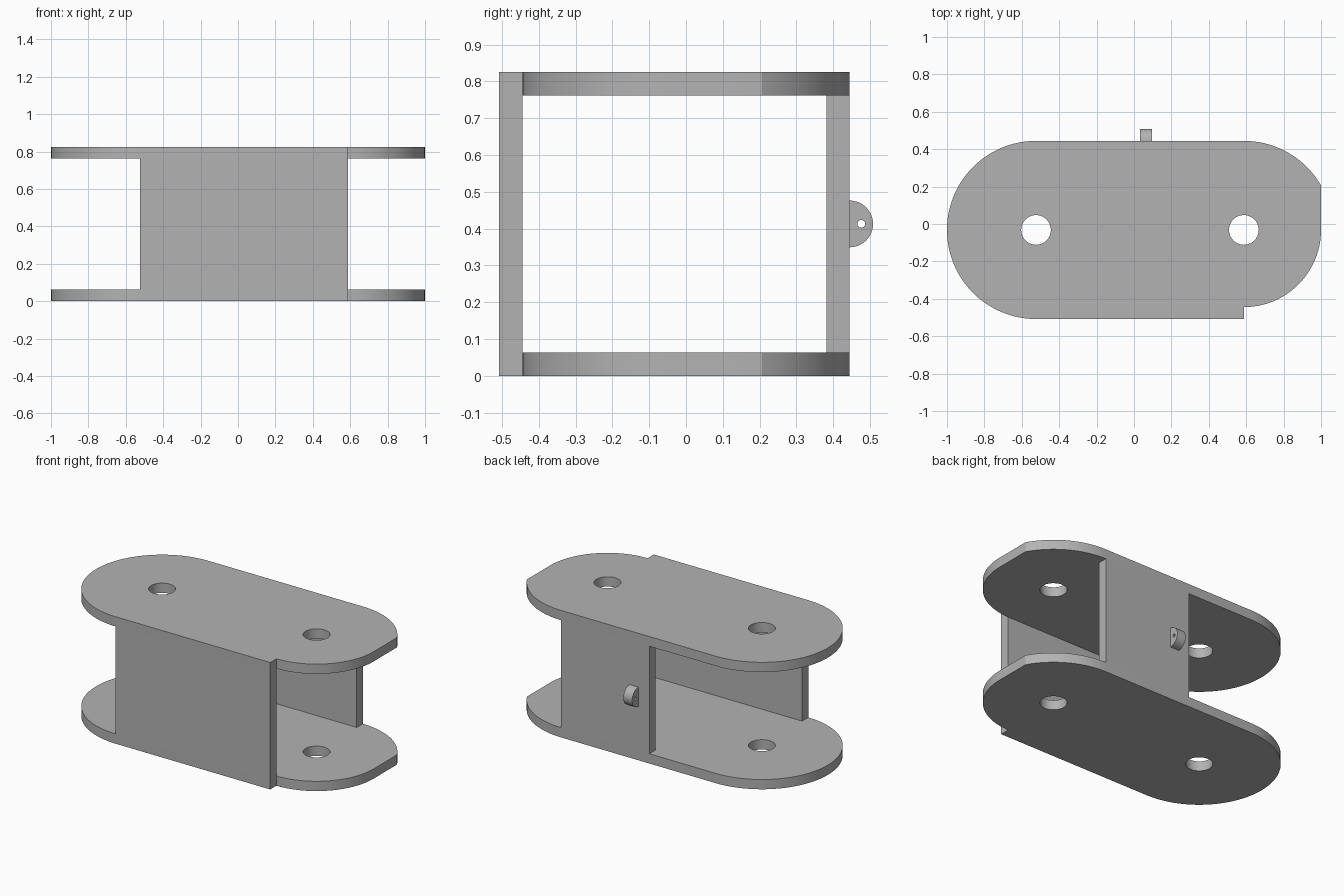
import bpy
import bmesh
from math import sin, cos, asin, pi
from mathutils import Matrix

default = bpy.data.objects.get("Cube")
if default:
    bpy.data.objects.remove(default)

T = 2 / 31.5                  # sheet thickness, the unit of the whole part
XL, XR = -1 + 7.5 * T, 1 - 6.5 * T   # hole centres
YC = -0.5 * T
R, R_SMALL = 7.5 * T, 6.5 * T
HEIGHT = 13 * T

grey = bpy.data.materials.new("grey metal")
grey.use_nodes = True
COLOUR = (0.45, 0.45, 0.45, 1)
grey.diffuse_color = COLOUR
grey.node_tree.nodes["Principled BSDF"].inputs["Base Color"].default_value = COLOUR


def arc(cx, cy, r, start, end, n):
    angles = [start + (end - start) * i / n for i in range(n + 1)]
    return [(cx + r * cos(a), cy + r * sin(a)) for a in angles]


def circle(cx, cy, r, n):
    return arc(cx, cy, r, 0, 2 * pi, n)[:-1]


def sheet(name, loops, thickness, matrix):
    """Flat outline with holes, extruded from local z = 0 to thickness."""
    curve = bpy.data.curves.new(name, "CURVE")
    curve.dimensions = "2D"
    curve.fill_mode = "BOTH"
    curve.extrude = thickness / 2
    for loop in loops:
        spline = curve.splines.new("POLY")
        spline.points.add(len(loop) - 1)
        for point, (x, y) in zip(spline.points, loop):
            point.co = (x, y, 0, 1)
        spline.use_cyclic_u = True
    temp = bpy.data.objects.new(name + " outline", curve)
    bpy.context.collection.objects.link(temp)
    bpy.context.view_layer.update()
    graph = bpy.context.evaluated_depsgraph_get()
    mesh = bpy.data.meshes.new_from_object(temp.evaluated_get(graph))
    bpy.data.objects.remove(temp)
    # Weld the caps to the rim and place the sheet
    bm = bmesh.new()
    bm.from_mesh(mesh)
    bmesh.ops.remove_doubles(bm, verts=bm.verts, dist=0.0001)
    bmesh.ops.transform(bm, verts=bm.verts,
                        matrix=matrix @ Matrix.Translation((0, 0, thickness / 2)))
    bmesh.ops.recalc_face_normals(bm, faces=bm.faces)
    bm.to_mesh(mesh)
    bm.free()
    finish(name, mesh)


def finish(name, mesh):
    mesh.name = name
    mesh.materials.clear()
    mesh.materials.append(grey)
    obj = bpy.data.objects.new(name, mesh)
    bpy.context.collection.objects.link(obj)
    bpy.ops.object.select_all(action="DESELECT")
    obj.select_set(True)
    bpy.context.view_layer.objects.active = obj
    bpy.ops.object.shade_smooth_by_angle(angle=pi / 6)


def wall(name, x0, x1, y0, y1):
    """Upright wall filling the gap between the two plates."""
    bm = bmesh.new()
    bmesh.ops.create_cube(bm, size=1)
    bmesh.ops.scale(bm, verts=bm.verts, vec=(x1 - x0, y1 - y0, HEIGHT - 2 * T))
    bmesh.ops.translate(bm, verts=bm.verts,
                        vec=((x0 + x1) / 2, (y0 + y1) / 2, HEIGHT / 2))
    mesh = bpy.data.meshes.new(name)
    bm.to_mesh(mesh)
    bm.free()
    finish(name, mesh)


# Plates: rounded left end, clipped and notched right end, two holes
clip = asin((R * R - R_SMALL * R_SMALL) ** 0.5 / R)
outline = (arc(XL, YC, R, pi / 2, 3 * pi / 2, 48)
           + [(XR, YC - R)]
           + arc(XR, YC, R_SMALL, -pi / 2, 0, 24)
           + arc(XR, YC, R, clip, pi / 2, 18))
holes = [circle(x, YC, 1.25 * T, 40) for x in (XL, XR)]
for name, z in (("bottom_plate", 0), ("top_plate", HEIGHT - T)):
    sheet(name, [outline] + holes, T, Matrix.Translation((0, 0, z)))

# Walls
wall("front_wall", XL, XR, YC - R, YC - R_SMALL)
wall("back_wall", XL + R, XR, YC + R_SMALL, YC + R)

# Half-round lug with a pin hole, standing on the back wall
lug = arc(0, 0, T, -pi / 2, pi / 2, 24)
axes = Matrix(((0, 0, 1, 0.5 * T), (1, 0, 0, YC + R), (0, 1, 0, HEIGHT / 2), (0, 0, 0, 1)))
sheet("back_lug", [lug, circle(T / 2, 0, T / 6, 16)], T, axes)
